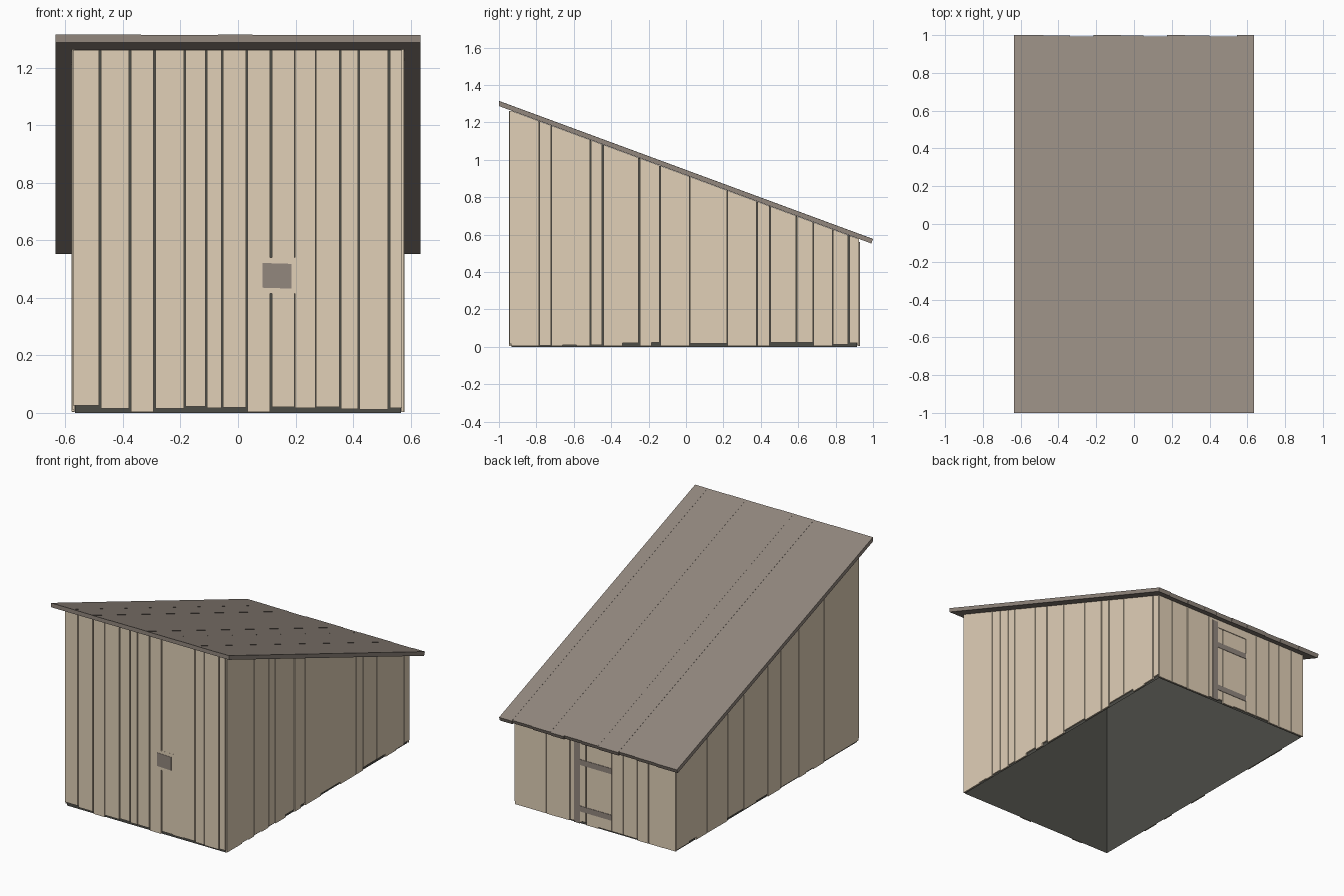
import bpy, bmesh, random
from mathutils import Vector

rng = random.Random(4)
if "Cube" in bpy.data.objects:
    bpy.data.objects.remove(bpy.data.objects["Cube"])


def material(name, rgb):
    m = bpy.data.materials.new(name)
    m.use_nodes = True
    m.diffuse_color = (*rgb, 1)
    m.node_tree.nodes["Principled BSDF"].inputs["Base Color"].default_value = (*rgb, 1)
    return m


PALE = material("pale wood", (0.75, 0.627, 0.474))
GREY = material("weathered wood", (0.288, 0.244, 0.208))
DARK = material("dark lining", (0.072, 0.072, 0.062))

SLOPE = 0.369
FRONT, BACK, SIDE = -0.934, 0.914, 0.567    # planes of the dark lining
AIR, THICK = 0.002, 0.009                   # space behind the planks, plank depth
SKIN = AIR + THICK


def under_roof(y):
    return 1.287 - SLOPE * (y + 1)


def prism(bm, outline, push):
    """Solid made by sweeping an outline along a vector."""
    a = [bm.verts.new(p) for p in outline]
    b = [bm.verts.new(Vector(p) + push) for p in outline]
    bm.faces.new(a)
    bm.faces.new(b[::-1])
    for i in range(len(a)):
        j = (i + 1) % len(a)
        bm.faces.new((a[j], a[i], b[i], b[j]))


def finish(name, bm, mat):
    bmesh.ops.recalc_face_normals(bm, faces=bm.faces)
    mesh = bpy.data.meshes.new(name)
    bm.to_mesh(mesh)
    bm.free()
    mesh.materials.append(mat)
    ob = bpy.data.objects.new(name, mesh)
    bpy.context.collection.objects.link(ob)


def planks(name, cuts, place, out, wide, lows=None, top=None):
    """Upright boards between the cuts; place maps (u, z) onto the wall."""
    bm = bmesh.new()
    out = Vector(out)
    halves = [0] + [0.003 if c in wide else 0.0006 for c in cuts[1:-1]] + [0]
    for i, (u, v) in enumerate(zip(cuts, cuts[1:])):
        u, v = u + halves[i], v - halves[i + 1]
        low = lows[i] if lows else rng.choice((0.003, 0.004, 0.012, 0.02))
        ends = [top or under_roof(place(t, 0).y) - 0.001 for t in (u, v)]
        outline = [place(u, low), place(v, low), place(v, ends[1]), place(u, ends[0])]
        prism(bm, [p + out * AIR for p in outline],
              out * (THICK + rng.uniform(-0.0005, 0.0005)))
    finish(name, bm, PALE)


def plate(name, x, z, y, depth, mat, tilt=0):
    bm = bmesh.new()
    outline = [(x[0], y, z[0] + tilt), (x[1], y, z[0]), (x[1], y, z[1]), (x[0], y, z[1] + tilt)]
    prism(bm, outline, Vector((0, depth, 0)))
    finish(name, bm, mat)


# Dark lining, open at the bottom
bm = bmesh.new()
prism(bm, [(-SIDE, FRONT, 0), (-SIDE, BACK, 0),
           (-SIDE, BACK, under_roof(BACK) - 0.002),
           (-SIDE, FRONT, under_roof(FRONT) - 0.002)], Vector((2 * SIDE, 0, 0)))
bmesh.ops.delete(bm, geom=[f for f in bm.faces if f.calc_center_median().z < 0.001],
                 context="FACES")
finish("inner_lining", bm, DARK)

# Front wall
planks("front_wall_planks",
       [-0.574, -0.48, -0.375, -0.29, -0.185, -0.11, -0.055, 0.03, 0.115, 0.197,
        0.27, 0.355, 0.42, 0.525, 0.57],
       lambda u, z: Vector((u, FRONT, z)), (0, -1, 0),
       (-0.48, -0.375, -0.29, -0.185, -0.11, -0.055, 0.03, 0.115, 0.355, 0.42, 0.525),
       [0.025, 0.016, 0.003, 0.016, 0.022, 0.017, 0.018, 0.003, 0.021, 0.017,
        0.02, 0.014, 0.011, 0.017])

# Right and left walls
planks("right_wall_planks",
       [-0.936, -0.85, -0.785, -0.72, -0.66, -0.585, -0.51, -0.445, -0.34, -0.25, -0.185,
        -0.14, 0.02, 0.22, 0.38, 0.45, 0.59, 0.68, 0.785, 0.87, 0.921],
       lambda u, z: Vector((SIDE, u, z)), (1, 0, 0),
       (-0.51, -0.445, -0.25, -0.14, 0.38, 0.45, 0.59, 0.87),
       [0.003, 0.003, 0.008, 0.003, 0.01, 0.003, 0.01, 0.003, 0.02, 0.004,
        0.022, 0.004, 0.018, 0.004, 0.004, 0.022, 0.022, 0.004, 0.012, 0.02])
planks("left_wall_planks",
       [-0.936, -0.81, -0.715, -0.585, -0.475, -0.4, -0.325, -0.14, -0.01, 0.105,
        0.235, 0.4, 0.5, 0.61, 0.72, 0.79, 0.921],
       lambda u, z: Vector((-SIDE, u, z)), (-1, 0, 0), (-0.585, -0.325, -0.01, 0.235, 0.61))

# Back wall around the door
for name, cuts, wide, top in (
        ("back_wall_planks_left", [0.1, 0.18, 0.28, 0.35, 0.47, 0.574], (0.18, 0.35), None),
        ("back_wall_planks_right", [-0.574, -0.48, -0.38, -0.3, -0.2, -0.12],
         (-0.38, -0.2), None),
        ("door_planks", [-0.116, -0.02, 0.067, 0.1], (0.067,), 0.52)):
    planks(name, cuts, lambda u, z: Vector((u, BACK, z)), (0, 1, 0), wide, None, top)
plate("door_header", (-0.12, 0.1), (0.524, under_roof(BACK) - 0.004), BACK + AIR, THICK, PALE)
plate("door_post", (0.108, 0.15), (0.005, 0.56), BACK + SKIN, 0.004, GREY)
for name, z in (("door_batten_upper", 0.4), ("door_batten_lower", 0.1)):
    plate(name, (-0.116, 0.108), (z - 0.018, z + 0.018), BACK + SKIN, 0.003, GREY)

# Small hatch on the front
plate("hatch_backing", (0.108, 0.202), (0.415, 0.54), FRONT - SKIN - 0.001, 0.003, PALE)
plate("hatch_cover", (0.086, 0.186), (0.432, 0.518), FRONT - SKIN - 0.0025, 0.003, GREY, 0.003)

# Sloping roof boards, cut upright at the front and square at the back
edges = [-0.635, -0.48, -0.338, -0.215, -0.07, 0.05, 0.175, 0.27, 0.4, 0.545, 0.635]
bm = bmesh.new()
for i, (u, v) in enumerate(zip(edges, edges[1:])):
    rise = 0.0275 + rng.uniform(-0.0015, 0.0005)
    tail = 1 - (0, 0.003, 0.007)[i % 3]
    heel = tail - 0.009
    prism(bm, [(u, -1, under_roof(-1)), (u, -1, under_roof(-1) + rise),
               (u, tail, under_roof(tail) + rise), (u, heel, under_roof(heel))],
          Vector((v - u, 0, 0)))
finish("roof_boards", bm, GREY)
